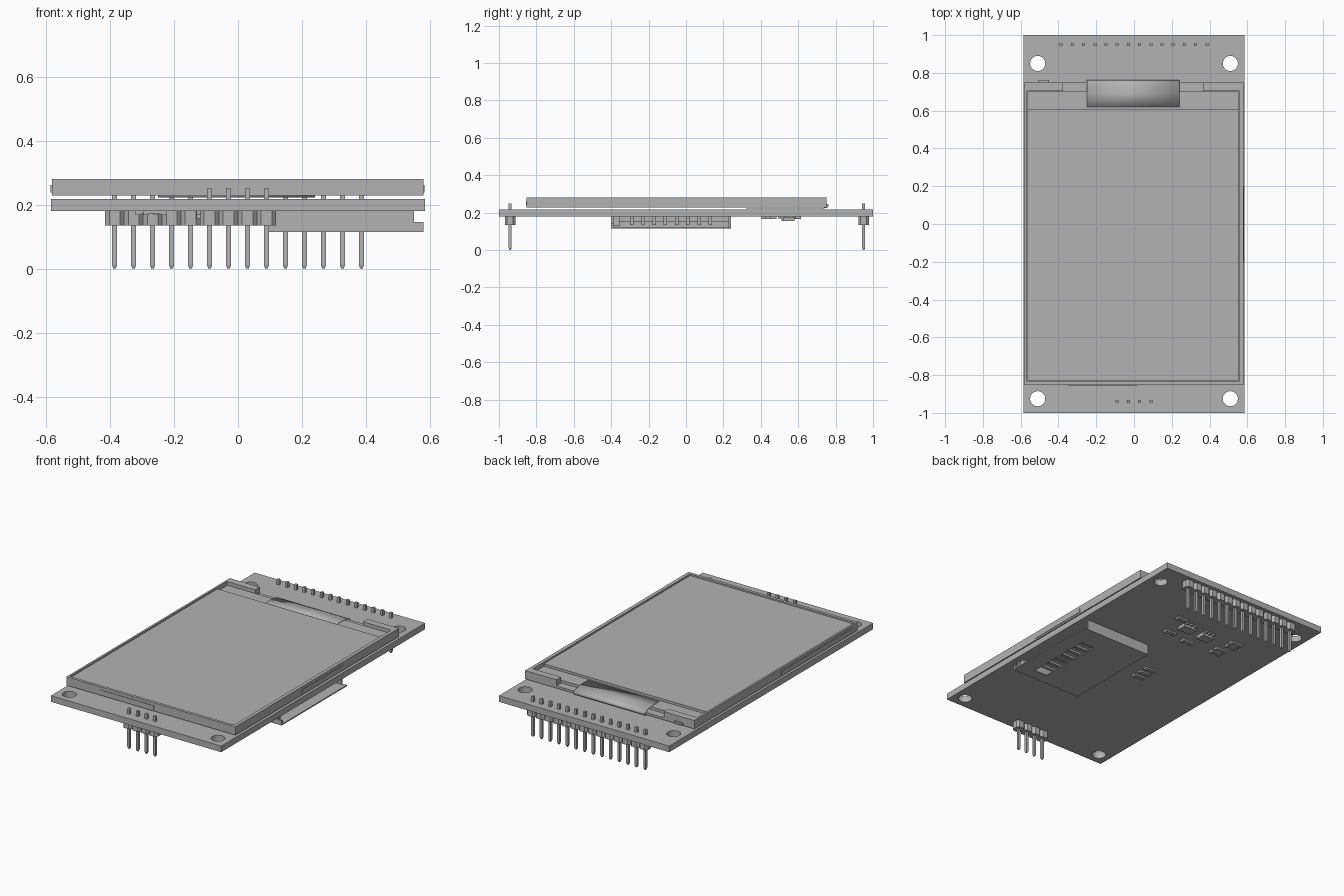
import bpy, bmesh, math
from mathutils import Matrix, Vector

cube = bpy.data.objects.get("Cube")
if cube:
    bpy.data.objects.remove(cube, do_unlink=True)

grey = bpy.data.materials.new("plain grey")
grey.use_nodes = True
COLOUR = (0.45, 0.45, 0.45, 1)
grey.diffuse_color = COLOUR
grey.node_tree.nodes["Principled BSDF"].inputs["Base Color"].default_value = COLOUR


def finish(name, bm):
    bmesh.ops.recalc_face_normals(bm, faces=bm.faces[:])
    mesh = bpy.data.meshes.new(name)
    bm.to_mesh(mesh)
    bm.free()
    mesh.materials.append(grey)
    obj = bpy.data.objects.new(name, mesh)
    bpy.context.collection.objects.link(obj)
    return obj


def add_box(bm, x, y, z):
    """Box from three (low, high) ranges."""
    centre = Vector([(r[0] + r[1]) / 2 for r in (x, y, z)])
    size = [r[1] - r[0] for r in (x, y, z)]
    m = Matrix.Translation(centre) @ Matrix.Diagonal((*size, 1))
    return bmesh.ops.create_cube(bm, size=1, matrix=m)["verts"]


def boxes(name, *ranges):
    bm = bmesh.new()
    for r in ranges:
        add_box(bm, *r)
    return finish(name, bm)


def add_prism(bm, profile, direction):
    """Extrude a closed 3D outline."""
    face = bm.faces.new([bm.verts.new(p) for p in profile])
    new = bmesh.ops.extrude_face_region(bm, geom=[face], use_keep_orig=True)["geom"]
    bmesh.ops.translate(bm, vec=direction,
                        verts=[v for v in new if isinstance(v, bmesh.types.BMVert)])


def cut(target, cutter):
    """Boolean the cutter out of the target, then drop the cutter."""
    cutter.hide_render = True
    mod = target.modifiers.new("cut", "BOOLEAN")
    mod.operation, mod.solver, mod.object = "DIFFERENCE", "EXACT", cutter
    bpy.context.view_layer.objects.active = target
    bpy.ops.object.modifier_apply(modifier=mod.name)
    bpy.data.objects.remove(cutter, do_unlink=True)


W, UNDER, TOP = 0.585, 0.18, 0.218

# Circuit board with four mounting holes
board = boxes("circuit_board", ((-W, W), (-1, 1), (UNDER, TOP)))
bm = bmesh.new()
for x in (-0.51, 0.51):
    for y in (-0.925, 0.85):
        bmesh.ops.create_cone(bm, cap_ends=True, segments=32, radius1=0.04, radius2=0.04,
                              depth=0.2, matrix=Matrix.Translation((x, y, 0.2)))
cut(board, finish("hole_cutter", bm))


# Pin headers: chamfered housing blocks and tapered square pins
def header(name, count, y, pitch=0.0593):
    housing, pins = bmesh.new(), bmesh.new()
    for i in range(count):
        x = (i - (count - 1) / 2) * pitch
        h, w, c = pitch / 2, 0.029, 0.013
        outline = [(h, c - w), (h, w - c), (h - c, w), (c - h, w),
                   (-h, w - c), (-h, c - w), (c - h, -w), (h - c, -w)]
        add_prism(housing, [(x + a, y + b, 0.135) for a, b in outline], (0, 0, UNDER - 0.135))
        r = 0.008
        verts = add_box(pins, (x - r, x + r), (y - r, y + r), (0.012, 0.25))
        low = [f for f in {f for v in verts for f in v.link_faces}
               if f.calc_center_median().z < 0.02]
        tip = bmesh.ops.extrude_discrete_faces(pins, faces=low)["faces"][0]
        mid = tip.calc_center_median()
        for v in tip.verts:
            v.co = mid + (v.co - mid) * 0.5 - Vector((0, 0, 0.012))
    finish(name + "_housing", housing)
    finish(name + "_pins", pins)


header("long_header", 14, 0.95)
header("short_header", 4, -0.94)

# Display tray: floor, thin rim and two raised rear corners
SCREEN_LOW, SCREEN_HIGH = 0.228, 0.28
rim = (SCREEN_LOW, SCREEN_HIGH)
boxes("display_frame",
      ((-0.582, 0.58), (-0.853, 0.75), (SCREEN_LOW, 0.242)),
      ((-0.582, -0.57), (-0.853, 0.75), rim),
      ((0.558, 0.58), (-0.853, 0.75), rim),
      ((-0.57, 0.558), (-0.853, -0.835), rim),
      ((-0.57, -0.375), (0.705, 0.75), rim),
      ((0.365, 0.558), (0.705, 0.75), rim))

# Stepped glass panel
boxes("front_glass", ((-0.565, 0.553), (-0.829, 0.605), (0.24, 0.274)))
boxes("rear_glass", ((-0.565, 0.553), (0.605, 0.702), (0.24, 0.259)))

# Flat ribbon that folds around the rear edge of the display
path = [(0.62, 0.262), (0.69, 0.261), (0.73, 0.256), (0.755, 0.246), (0.762, 0.236),
        (0.755, 0.225), (0.72, 0.222), (0.32, 0.222)]
bm = bmesh.new()
rows = [[bm.verts.new((x, y, z)) for x in (-0.25, 0.24)] for y, z in path]
for a, b in zip(rows, rows[1:]):
    bm.faces.new((a[0], a[1], b[1], b[0]))
ribbon = finish("display_ribbon", bm)
ribbon.modifiers.new("thickness", "SOLIDIFY").thickness = 0.003
ribbon.select_set(True)
bpy.context.view_layer.objects.active = ribbon
bpy.ops.object.shade_smooth_by_angle()

# Small clip plates on the rim
boxes("rim_clips",
      ((-0.35, 0.02), (-0.856, -0.852), (0.238, 0.262)),
      ((0.579, 0.583), (-0.2, 0.2), (0.238, 0.262)),
      ((-0.586, -0.581), (-0.8, -0.1), (0.238, 0.262)),
      ((-0.505, -0.45), (0.749, 0.762), (0.232, 0.245)))

# Memory card socket: sheet metal cover with windows, open towards +x
S0, S1, BASE = -0.4, 0.24, 0.115
cover = boxes("card_socket_cover", ((0.095, 0.58), (S0, S1), (BASE, 0.122)))
cut(cover, boxes("window_cutter",
                 ((0.39, 0.48), (-0.33, -0.13), (0.1, 0.14)),
                 ((0.39, 0.48), (-0.1, 0.1), (0.1, 0.14))))
boxes("card_socket_walls",
      ((0.095, 0.55), (S0, S0 + 0.012), (BASE, UNDER)),
      ((0.55, 0.58), (S0, S0 + 0.012), (BASE, 0.145)),
      ((0.095, 0.55), (S1 - 0.012, S1), (BASE, UNDER)),
      ((0.095, 0.107), (S0, S1), (BASE, UNDER)),
      ((0.107, 0.54), (S0 + 0.012, -0.355), (0.13, UNDER)),
      ((0.107, 0.2), (-0.355, S1 - 0.012), (0.15, UNDER)))

# Spring contacts inside the socket
contacts = [-0.29 + i * 0.06 for i in range(8)]
boxes("card_contacts", *[((0.2, 0.5), (y - 0.009, y + 0.009), (0.135, 0.148)) for y in contacts],
      *[((0.48, 0.5), (y - 0.009, y + 0.009), (0.148, UNDER)) for y in contacts])


# Underside chips: body with short legs along both long sides
def chip(name, x, y, sx, sy, height, legs):
    parts = [((x - sx, x + sx), (y - sy, y + sy), (UNDER - height, UNDER - 0.003))]
    for i in range(legs):
        lx = x + ((i + 0.5) / legs * 2 - 1) * sx
        for s in (-1, 1):
            ends = sorted((y + s * sy, y + s * (sy + 0.018)))
            parts.append(((lx - 0.006, lx + 0.006), ends, (UNDER - 0.012, UNDER)))
    boxes(name, *parts)


chip("regulator_chip", 0.056, 0.55, 0.045, 0.03, 0.024, 3)
chip("transistor_chip", -0.09, 0.54, 0.04, 0.03, 0.024, 3)

# Small resistors: body between two end caps
resistors = [(-0.26, 0.43), (-0.26, 0.47), (-0.285, 0.54), (-0.285, 0.58), (0.095, 0.44),
             (-0.05, 0.42), (-0.094, -0.07), (-0.094, -0.02), (-0.094, 0.03), (0.14, 0.6)]
parts = []
for x, y in resistors:
    parts.append(((x - 0.03, x + 0.03), (y - 0.013, y + 0.013), (UNDER - 0.01, UNDER)))
    for s in (-1, 1):
        parts.append(((x + s * 0.028 - 0.008, x + s * 0.028 + 0.008),
                      (y - 0.015, y + 0.015), (UNDER - 0.013, UNDER)))
boxes("resistors", *parts)
